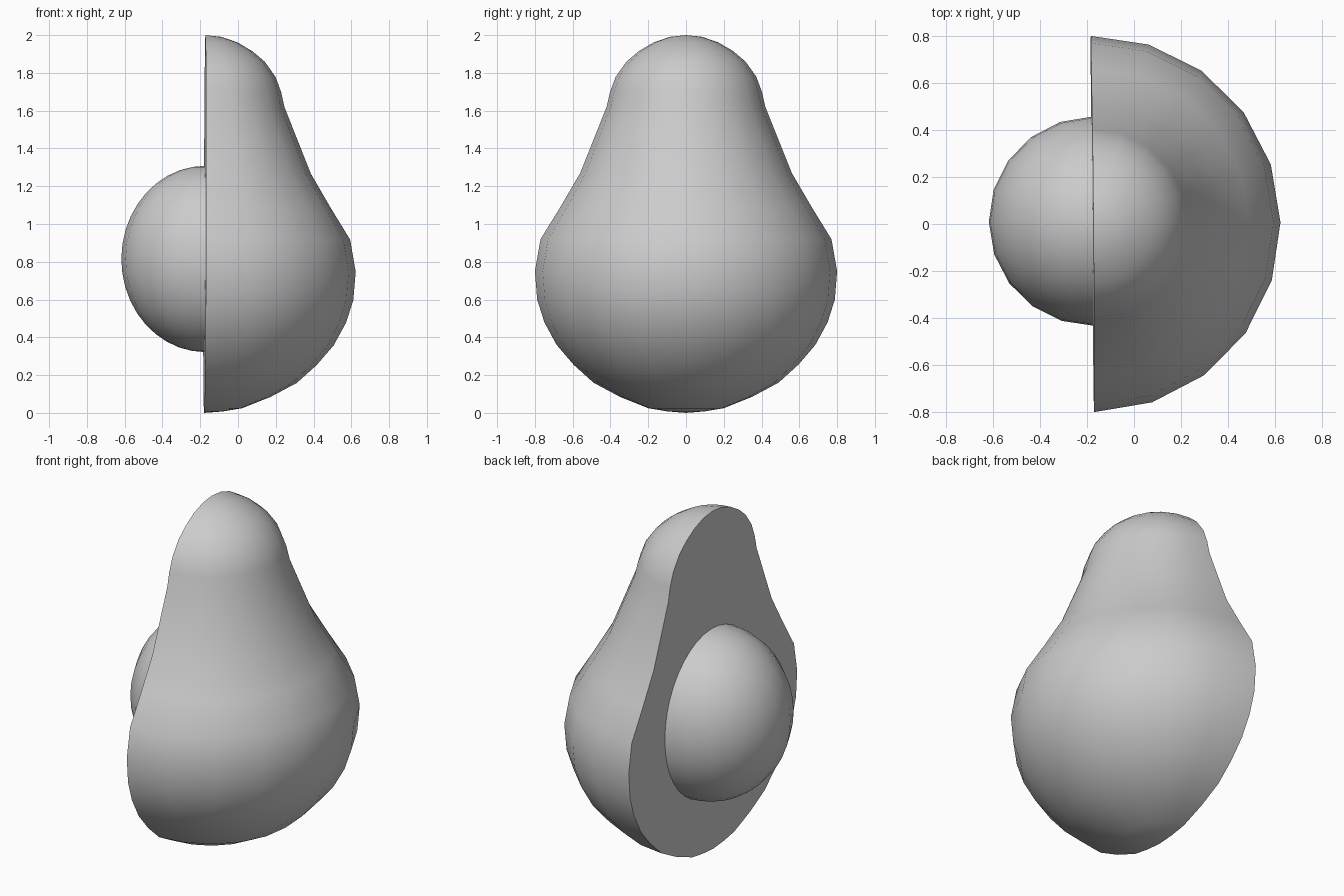
import bpy, bmesh, math
from mathutils import Matrix

if "Cube" in bpy.data.objects:
    bpy.data.objects.remove(bpy.data.objects["Cube"])

SIDES = 10  # sides around each half turn


def half_revolve(name, profile, start, centre, cap):
    """Turn an (r, z) profile half way round z; the ends of the profile are poles."""
    bm = bmesh.new()
    bottom = bm.verts.new((0, 0, profile[0][1]))
    top = bm.verts.new((0, 0, profile[-1][1]))
    columns = []
    for i in range(SIDES + 1):
        a = start + math.pi * i / SIDES
        ring = [bm.verts.new((r * math.cos(a), r * math.sin(a), z)) for r, z in profile[1:-1]]
        columns.append([bottom] + ring + [top])
    for a, b in zip(columns, columns[1:]):
        for j in range(len(profile) - 1):
            face = []
            for v in (a[j], b[j], b[j + 1], a[j + 1]):
                if v not in face:
                    face.append(v)
            bm.faces.new(face)
    if cap:
        bm.faces.new(columns[0] + columns[-1][-2:0:-1])
    bmesh.ops.recalc_face_normals(bm, faces=bm.faces)
    # slight lean and turn of the whole fruit
    bm.transform(Matrix.Translation((0, 0, -1)))
    bm.transform(Matrix.Rotation(math.radians(0.5), 4, 'Z') @ Matrix.Rotation(math.radians(0.2), 4, 'Y'))
    bm.transform(Matrix.Translation((centre[0], centre[1], 1)))
    mesh = bpy.data.meshes.new(name)
    bm.to_mesh(mesh)
    bm.free()
    ob = bpy.data.objects.new(name, mesh)
    bpy.context.collection.objects.link(ob)
    bpy.ops.object.select_all(action='DESELECT')
    bpy.context.view_layer.objects.active = ob
    ob.select_set(True)
    bpy.ops.object.shade_smooth_by_angle(angle=math.radians(40))
    return ob


# halved pear-shaped fruit with a flat cut face
fruit = [(0, 0), (.10, .008), (.20, .025), (.35, .085), (.49, .16), (.595, .255), (.685, .36),
         (.75, .48), (.788, .60), (.80, .75), (.77, .92), (.665, 1.09), (.56, 1.27),
         (.50, 1.42), (.42, 1.62), (.402, 1.70), (.372, 1.78), (.315, 1.86),
         (.25, 1.915), (.17, 1.962), (.085, 1.991), (0, 2)]
half_revolve("fruit_half", fruit, -math.pi / 2, (-.176, 0), True)

# egg-shaped seed bulging from the cut face
rings = 20
seed = [(.445 * math.sin(math.pi * k / rings), .815 - .493 * math.cos(math.pi * k / rings))
        for k in range(rings + 1)]
half_revolve("seed", seed, math.pi / 2, (-.172, .012), False)
